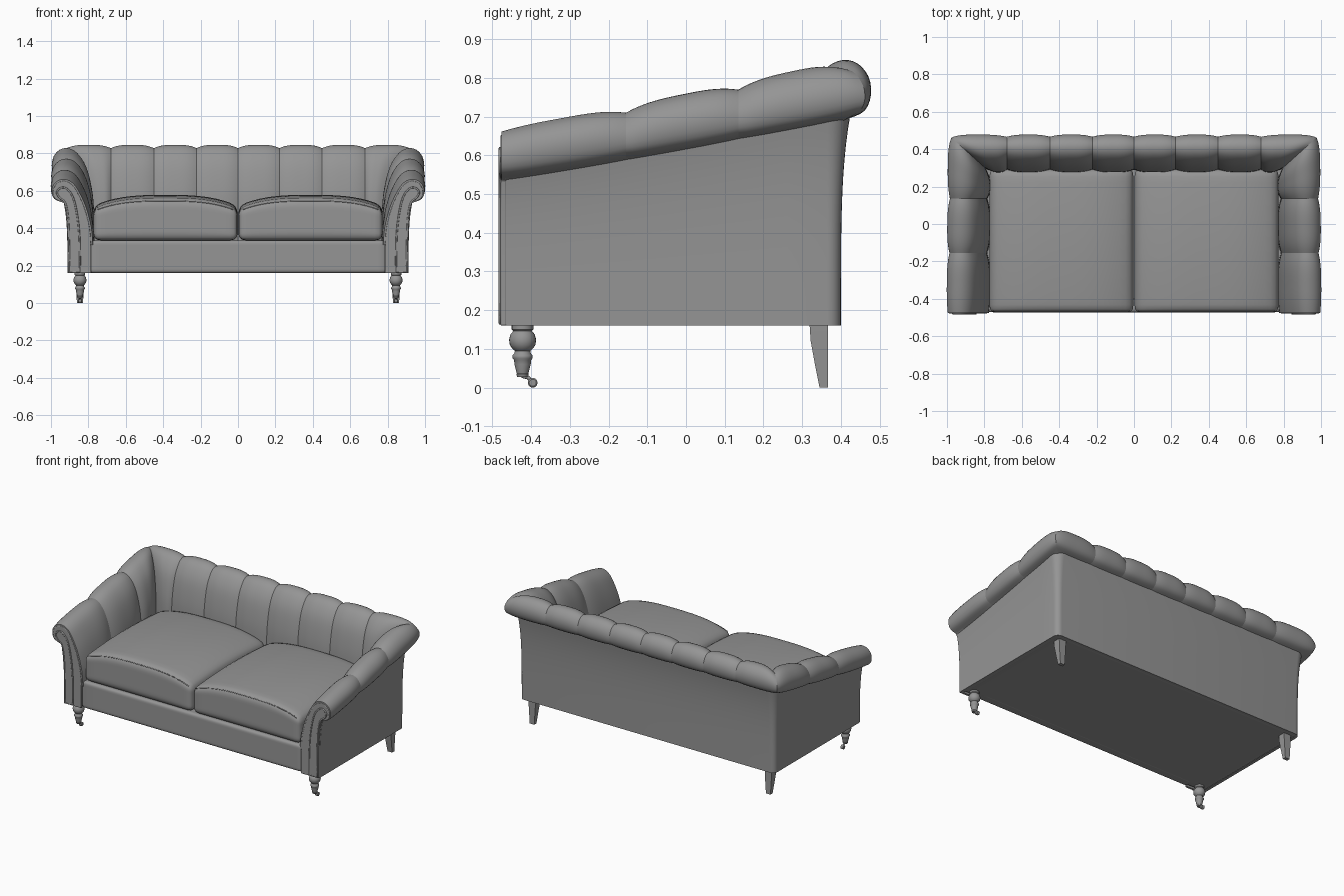
import bpy, bmesh, math
from mathutils import Vector

if "Cube" in bpy.data.objects:
    bpy.data.objects.remove(bpy.data.objects["Cube"])

GREY = bpy.data.materials.new("dark_grey")
GREY.diffuse_color = (.3, .3, .3, 1)
GREY.use_nodes = True
GREY.node_tree.nodes["Principled BSDF"].inputs["Base Color"].default_value = GREY.diffuse_color


def select(ob):
    bpy.ops.object.select_all(action='DESELECT')
    ob.select_set(True)
    bpy.context.view_layer.objects.active = ob


def finish(name, bm, angle=40, bevel=0):
    bmesh.ops.recalc_face_normals(bm, faces=bm.faces)
    me = bpy.data.meshes.new(name)
    bm.to_mesh(me)
    bm.free()
    me.materials.append(GREY)
    ob = bpy.data.objects.new(name, me)
    bpy.context.collection.objects.link(ob)
    if bevel:
        m = ob.modifiers.new("bevel", 'BEVEL')
        m.width, m.segments, m.limit_method = bevel, 3, 'ANGLE'
    select(ob)
    bpy.ops.object.shade_smooth_by_angle(angle=math.radians(angle))
    return ob


def loft(name, rows, angle=40, bevel=0):
    """Skin closed rings of points and cap both ends."""
    bm = bmesh.new()
    rings = [[bm.verts.new(p) for p in r] for r in rows]
    n = len(rings[0])
    for a, b in zip(rings, rings[1:]):
        for i in range(n):
            j = (i + 1) % n
            bm.faces.new((a[i], a[j], b[j], b[i]))
    bm.faces.new(rings[0])
    bm.faces.new(rings[-1])
    return finish(name, bm, angle, bevel)


def smooth_path(pts, steps=4):
    """Catmull-Rom resampling of 2D points."""
    p = [Vector(q) for q in pts]
    p = [2 * p[0] - p[1]] + p + [2 * p[-1] - p[-2]]
    out = []
    for a, b, c, d in zip(p, p[1:], p[2:], p[3:]):
        for i in range(steps):
            t = i / steps
            out.append(0.5 * (2 * b + (c - a) * t + (2 * a - 5 * b + 4 * c - d) * t * t
                              + (3 * b - a - 3 * c + d) * t ** 3))
    return out + [p[-2]]


def tube(name, pts, r, cyclic=False):
    cu = bpy.data.curves.new(name, 'CURVE')
    cu.dimensions, cu.bevel_depth, cu.bevel_resolution = '3D', r, 2
    cu.use_fill_caps = True
    cu.materials.append(GREY)
    sp = cu.splines.new('POLY')
    sp.points.add(len(pts) - 1)
    for q, p in zip(sp.points, pts):
        q.co = (*p, 1)
    sp.use_cyclic_u = cyclic
    ob = bpy.data.objects.new(name, cu)
    bpy.context.collection.objects.link(ob)
    select(ob)
    bpy.ops.object.convert(target='MESH')


def rounded_box(name, lo, hi, r, puff=None):
    lo, hi = Vector(lo), Vector(hi)
    mid, half = (lo + hi) / 2, (hi - lo) / 2
    bm = bmesh.new()
    bmesh.ops.create_cube(bm, size=2)
    bmesh.ops.subdivide_edges(bm, edges=bm.edges[:], cuts=19, use_grid_fill=True)
    for v in bm.verts:
        p = Vector([math.sin(c * math.pi / 2) * h for c, h in zip(v.co, half)])
        q = Vector([max(r - h, min(h - r, c)) for c, h in zip(p, half)])
        p = q + (p - q).normalized() * r
        if puff:
            p.z += puff(p.x / half.x, p.y / half.y) * (p.z + half.z) / (2 * half.z)
        v.co = p + mid
    return finish(name, bm)


# Padding profiles: (distance outward, height), at arm front and at back
FRONT = smooth_path([(0, .30), (.008, .40), (.033, .50), (.065, .575), (.10, .63), (.14, .652),
                     (.18, .642), (.203, .605), (.195, .56), (.145, .535)])
BACK = smooth_path([(0, .30), (.002, .50), (.012, .62), (.04, .735), (.085, .805), (.13, .828),
                    (.17, .815), (.195, .77), (.185, .72), (.13, .69)])
X0, Y0, K, SEG = .785, .29, .9, 16
MITRE = -.4


def section(w, u, e0, e1, h=.018):
    """Profile blended front-to-back by w, puffed by position u in a flute."""
    ws = w if isinstance(w, list) else [w] * len(BACK)
    pts = [a.lerp(b, t) for a, b, t in zip(FRONT, BACK, ws)]
    v = 2 * u - 1
    e = e0 if v < 0 else e1
    amt = h * (e + (1 - e) * (1 - abs(v) ** 3))
    out = []
    for i, p in enumerate(pts):
        t = (pts[min(i + 1, len(pts) - 1)] - pts[max(i - 1, 0)]).normalized()
        fade = min(1, (len(pts) - 1 - i) / 10)      # flat along the underside
        out.append(p + Vector((-t.y, t.x)) * amt * fade)
    return out


# Arm flutes, the last one mitred into the back corner
ARM = [-.476, -.155, .135, None]
for s in (-1, 1):
    for f in range(3):
        ya, yb = ARM[f], ARM[f + 1]
        rows = []
        for i in range(SEG + 1):
            u = i / SEG
            ws = []
            for d in BACK:
                end = Y0 + K * d.x
                y = ya + ((end if yb is None else yb) - ya) * u
                ws.append(max(0, (y + .476) / (end + .476)) ** 1.1)
            prof = section(ws, u, .5 if f == 0 else 0, MITRE if yb is None else 0)
            row = []
            for p in prof:
                end = Y0 + K * p.x if yb is None else yb
                row.append((s * (X0 + p.x), ya + (end - ya) * u, p.y))
            rows.append(row)
        loft("arm_flute", rows)

# Back flutes, including the two mitred corner pieces
XS = [-.68, -.45, -.222, 0, .222, .45, .68]
for xa, xb in zip(XS, XS[1:]):
    loft("back_flute", [[(xa + (xb - xa) * i / SEG, Y0 + K * p.x, p.y)
                         for p in section(1, i / SEG, 0, 0)] for i in range(SEG + 1)])
for s in (-1, 1):
    loft("back_corner_flute", [[(s * (.68 + (X0 + p.x - .68) * i / SEG), Y0 + K * p.x, p.y)
                                for p in section(1, i / SEG, 0, MITRE)] for i in range(SEG + 1)])

# Outer shell wall around sides and back, flaring below the roll
half = [(.912, -.465 + .83 * i / 8, 1, 0) for i in range(8)]
for i in range(7):
    a = math.pi / 2 * i / 6
    half.append((.877 + .035 * math.cos(a), .365 + .035 * math.sin(a), math.cos(a), math.sin(a)))
outline = half + [(-x, y, -nx, ny) for x, y, nx, ny in reversed(half)]
rows = []
for i in range(15):
    k = i / 14
    ring = []
    for inset, pts in ((0, outline), (.02, outline[::-1])):
        for x, y, nx, ny in pts:
            o = .024 * k ** 4 - inset
            top = .555 + .148 * (y + .465) / .865
            ring.append((x + nx * o, y + ny * o, .16 + k * (top - .16)))
    rows.append(ring)
loft("outer_shell", rows)

# Base and front rail
rounded_box("base", (-.9, -.455, .161), (.9, .39, .32), .01)
rounded_box("front_rail", (-.79, -.472, .16), (.79, -.40, .335), .018)


# Seat cushions with front piping
def puff(u, v):
    return .058 * (1 - abs(u) ** 3) + .02 * (1 - v * v)


for s in (-1, 1):
    xa, xb = sorted((s * .003, s * .773))
    rounded_box("seat_cushion", (xa, -.474, .335), (xb, .295, .5), .035, puff)
    line = []
    for i in range(25):
        u = -.94 + 1.88 * i / 24
        line.append(((xa + xb) / 2 + u * .385, -.464, .490 + .94 * puff(u, .97)))
    tube("cushion_piping", line, .0025)

# Arm front panels with a piped inset
INSET = smooth_path([(.845, .166), (.848, .35), (.862, .48), (.885, .57), (.92, .613), (.952, .613),
                     (.968, .59), (.953, .562), (.924, .535), (.908, .45), (.903, .3), (.902, .166)])
for s in (-1, 1):
    edge = [(.785, .16)] + [(X0 + p.x, p.y) for p in FRONT] + [(.919, .46), (.912, .36), (.912, .16)]
    loft("arm_front_panel", [[(s * x, y, z) for x, z in edge] for y in (-.479, -.463)], 40, .004)
    loft("arm_front_inset", [[(s * p.x, y, p.y) for p in INSET] for y in (-.481, -.468)])
    tube("arm_front_piping", [(s * p.x, -.479, p.y) for p in INSET], .005, True)


def circle(c, r, axis, n=24):
    out = []
    for i in range(n):
        a, b = r * math.cos(math.tau * i / n), r * math.sin(math.tau * i / n)
        out.append((c[0] + a, c[1] + b, c[2]) if axis == 'z' else (c[0], c[1] + a, c[2] + b))
    return out


# Legs: turned with castors in front, square tapered behind
TURNED = [(.028, .165), (.028, .15), (.024, .146), (.031, .138), (.035, .124), (.033, .11), (.026, .1),
          (.02, .095), (.021, .089), (.026, .083), (.026, .076), (.022, .071), (.021, .06), (.015, .037),
          (.016, .035), (.014, .028)]
for s in (-1, 1):
    x = s * .845
    loft("front_leg", [circle((x, -.422, z), r, 'z') for r, z in TURNED])
    tube("castor_bracket", [(x, -.424, .03), (x, -.408, .026), (x, -.396, .014)], .005)
    loft("castor_wheel", [circle((x + dx, -.396, .0125), r, 'x')
                          for dx, r in ((-.011, .009), (-.008, .0125), (.008, .0125), (.011, .009))])
    rows = []
    for z, w, y in ((.165, .025, .319), (.12, .024, .322), (.06, .02, .333), (0, .016, .345)):
        rows.append([(x - w, y, z), (x + w, y, z), (x + w, .367, z), (x - w, .367, z)])
    loft("back_leg", rows)
